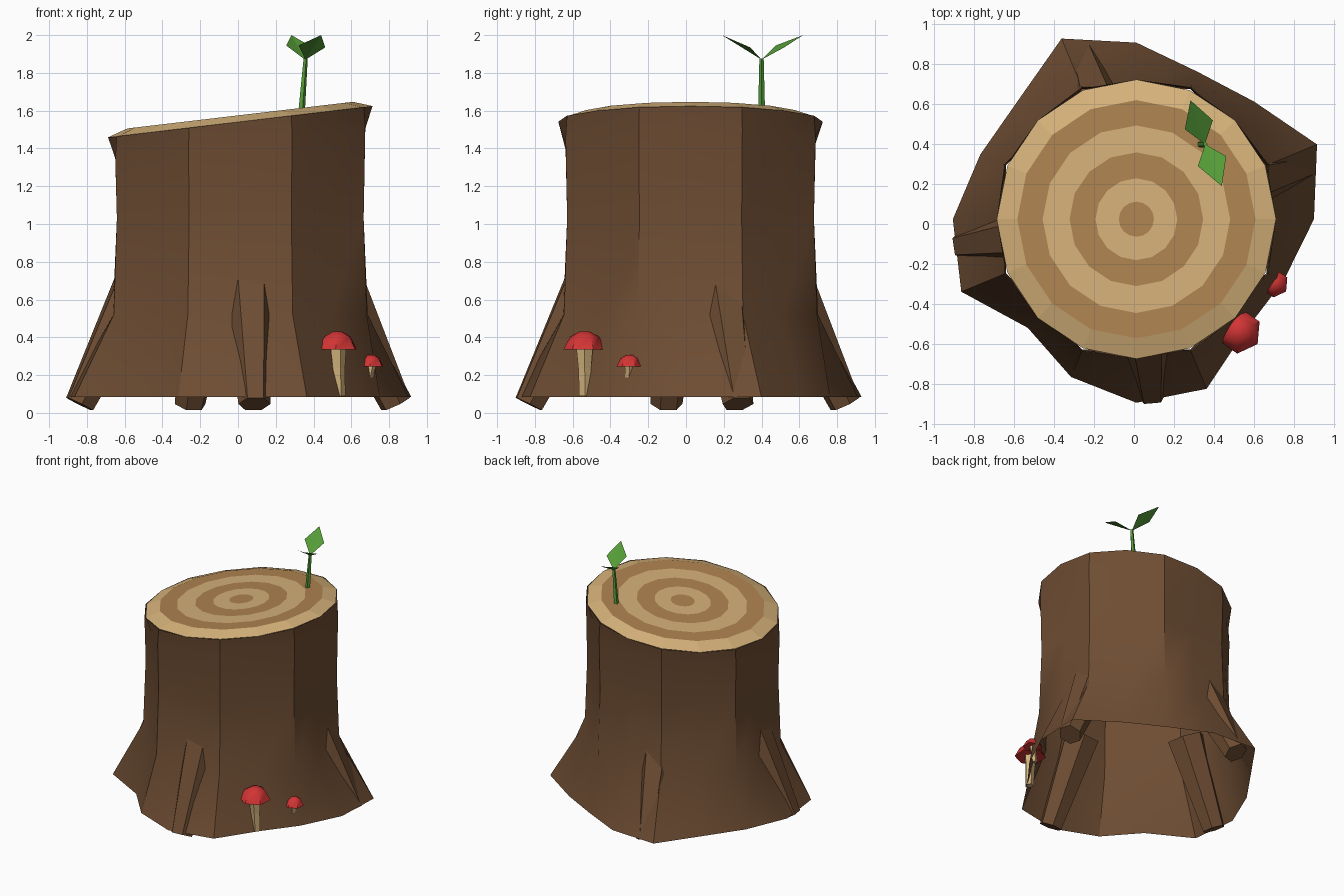
import bpy, bmesh
from math import sin, cos, radians, pi
from mathutils import Vector

if "Cube" in bpy.data.objects:
    bpy.data.objects.remove(bpy.data.objects["Cube"])

CX, CY, SLOPE = 0.012, 0.024, 0.118     # trunk axis and tilt of the cut


def material(name, hexcol):
    m = bpy.data.materials.new(name)
    rgb = [int(hexcol[i:i + 2], 16) / 255 for i in (0, 2, 4)]
    m.diffuse_color = [((c + 0.055) / 1.055) ** 2.4 for c in rgb] + [1]
    m.use_nodes = True
    m.node_tree.nodes["Principled BSDF"].inputs["Base Color"].default_value = m.diffuse_color
    return m


BARK = material("bark", "6E4D33")
LIGHT = material("light_wood", "D6B27A")
DARK = material("dark_wood", "B08451")
RED = material("cap_red", "D23434")
CREAM = material("stem_cream", "D2B27C")
GREEN = material("green", "559C38")


def build(name, verts, faces, mats, smooth=None, idx=None, fix=True):
    me = bpy.data.meshes.new(name)
    me.from_pydata([tuple(v) for v in verts], [], faces)
    for m in mats:
        me.materials.append(m)
    if idx:
        me.polygons.foreach_set("material_index", idx)
    if fix:
        bm = bmesh.new()
        bm.from_mesh(me)
        bmesh.ops.recalc_face_normals(bm, faces=bm.faces)
        bm.to_mesh(me)
        bm.free()
    if smooth:
        me.shade_smooth()
        me.set_sharp_from_angle(angle=radians(smooth))
    ob = bpy.data.objects.new(name, me)
    bpy.context.collection.objects.link(ob)
    return ob


def bridge(rings, n):
    return [(r * n + i, r * n + (i + 1) % n, (r + 1) * n + (i + 1) % n, (r + 1) * n + i)
            for r in range(rings - 1) for i in range(n)]


def loft(name, rings, mat, smooth=None):
    """Closed tube through equal-length rings of points."""
    n = len(rings[0])
    k = (len(rings) - 1) * n
    faces = bridge(len(rings), n) + [tuple(range(n))[::-1], tuple(range(k, k + n))]
    return build(name, [p for r in rings for p in r], faces, [mat], smooth)


def circle(c, r, n, u=Vector((1, 0, 0)), v=Vector((0, 1, 0)), start=0.0):
    return [Vector(c) + r * (u * cos(start + 2 * pi * i / n) + v * sin(start + 2 * pi * i / n))
            for i in range(n)]


# trunk: open-bottomed, eight bark planes with a flared, uneven foot
foot = [.89, .98, .834, .80, .885, .98, .84, .847, .92, .95, .77, .856, .92, .92, .78, .80]
levels = [(0.085, None, None, 0), (0.52, .675, .725, 0), (1.03, .653, .707, 0),
          (1.425, .662, .716, SLOPE), (1.54, .70, .708, SLOPE)]
verts = []
for z, even, odd, tilt in levels:
    for i in range(16):
        r = foot[i] if even is None else (odd if i % 2 else even)
        a = i * pi / 8
        x = CX + r * cos(a)
        verts.append((x, CY + r * sin(a), z + tilt * x))
build("trunk", verts, bridge(len(levels), 16), [BARK], smooth=30)

# cut top: bevelled rim and alternating growth rings
radii = [.70, .597, .47, .335, .205, .088]
verts, idx = [], []
for j, r in enumerate(radii):
    for p in circle((CX, CY, 0), r, 16):
        p.z = 1.54 + SLOPE * p.x + (0.035 if j else 0.0)
        verts.append(p)
    idx += [j % 2] * (16 if j < 5 else 1)
faces = bridge(6, 16) + [tuple(range(80, 96))]
build("cut_top", verts, faces, [LIGHT, DARK], idx=idx, fix=False)

# roots: tapered six-sided struts leaning against the trunk
for k, deg in enumerate((17, 108, 188.5, 275)):
    out = Vector((cos(radians(deg)), sin(radians(deg)), 0))
    side = Vector((-out.y, out.x, 0))
    base = Vector((CX, CY, 0))
    lo = base + out * .86 + Vector((0, 0, .047))
    hi = base + out * .55 + Vector((0, 0, .67))
    up = side.cross((hi - lo).normalized())
    loft(f"root_{k + 1}", [circle(lo, .085, 6, side, up), circle(hi, .14, 6, side, up)], BARK)


# mushrooms: faceted cap on a stem that narrows downward
def mushroom(name, x, y, z, r, h, foot_pt, rs):
    a = radians(25)
    loft(name + "_cap", [circle((x, y, z), r, 6, start=a),
                         circle((x, y, z + h * .72), r * .68, 6, start=a),
                         circle((x, y, z + h), r * .25, 6, start=a)], RED, 35)
    mid = Vector(foot_pt).lerp(Vector((x, y, z)), .6)
    loft(name + "_stem", [circle(foot_pt, rs * .75, 5), circle(mid, rs * .85, 5),
                          circle((x, y, z + .01), rs * 1.1, 5)], CREAM)


mushroom("large_mushroom", .527, -.537, .335, .113, .095, (.537, -.535, .09), .042)
mushroom("small_mushroom", .705, -.298, .245, .07, .062, (.68, -.305, .13), .026)

# sprout: thin stalk and two folded leaves
loft("sprout_stalk", [circle((.333, .40, 1.57), .02, 5), circle((.357, .40, 1.875), .012, 5)], GREEN)


def leaf(name, base, tip, side_a, side_b):
    f = [(0, 2, 1), (0, 1, 3)]
    a, b, c = Vector(base), Vector(tip), Vector(side_a)
    if (c - a).cross(b - a).z < 0:
        f = [t[::-1] for t in f]
    build(name, [base, tip, side_a, side_b], f, [GREEN], fix=False)


leaf("leaf_back", (.355, .40, 1.87), (.283, .62, 2.0), (.395, .52, 1.935), (.255, .475, 1.945))
leaf("leaf_front", (.357, .40, 1.87), (.44, .19, 2.0), (.462, .34, 1.935), (.32, .29, 1.945))
